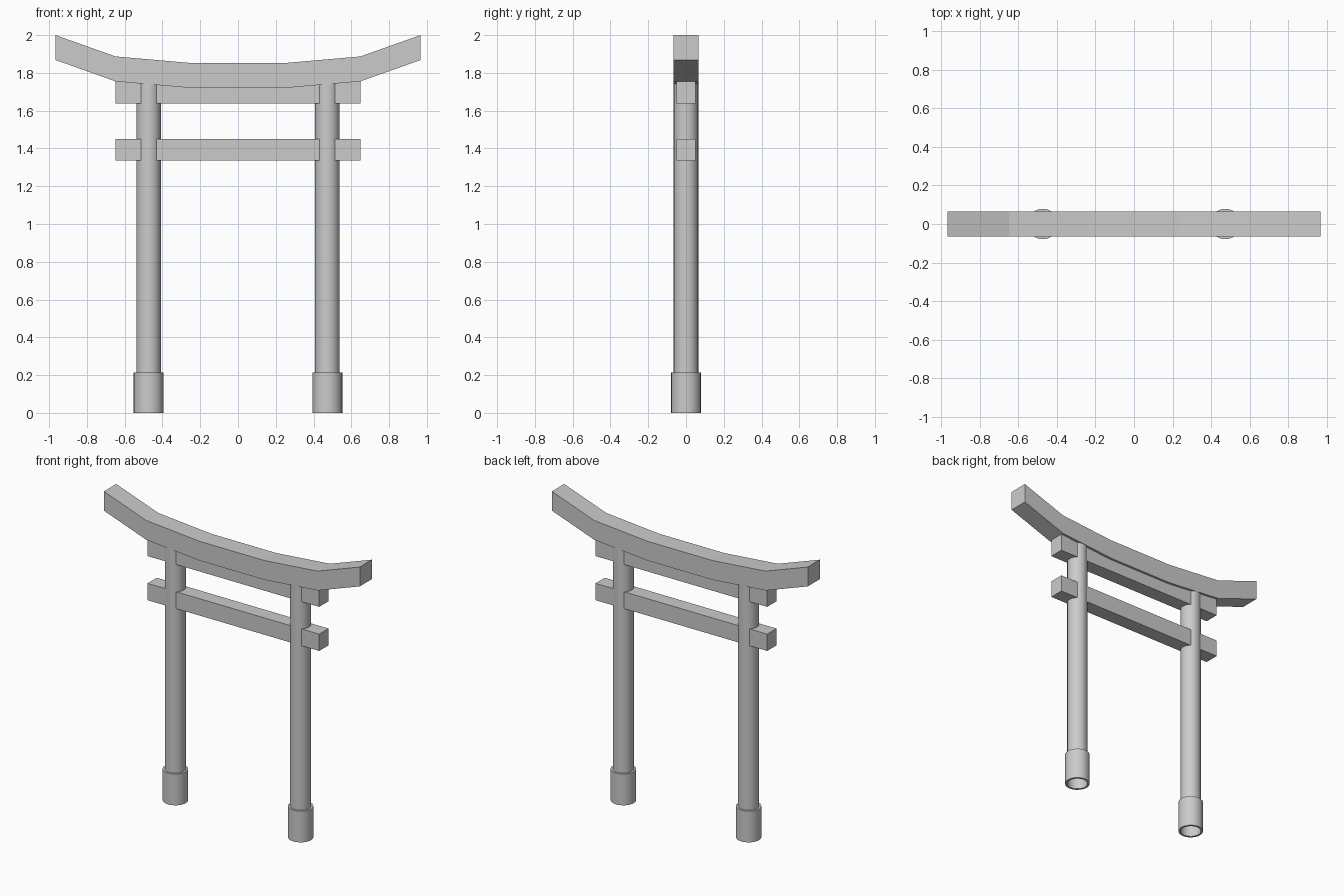
import bpy, bmesh, math

if "Cube" in bpy.data.objects:
    bpy.data.objects.remove(bpy.data.objects["Cube"], do_unlink=True)

grey = bpy.data.materials.new("plain_grey")
grey.use_nodes = True
colour = (0.6, 0.6, 0.6, 1)
grey.diffuse_color = colour
grey.node_tree.nodes["Principled BSDF"].inputs["Base Color"].default_value = colour


def finish(name, bm, smooth=False):
    mesh = bpy.data.meshes.new(name)
    bm.to_mesh(mesh)
    bm.free()
    mesh.materials.append(grey)
    obj = bpy.data.objects.new(name, mesh)
    bpy.context.collection.objects.link(obj)
    if smooth:
        bpy.ops.object.select_all(action='DESELECT')
        obj.select_set(True)
        bpy.context.view_layer.objects.active = obj
        bpy.ops.object.shade_smooth_by_angle(angle=math.radians(40))


def extrude_profile(name, points, half_depth):
    """Closed x-z outline extruded through y."""
    bm = bmesh.new()
    face = bm.faces.new([bm.verts.new((x, -half_depth, z)) for x, z in points])
    moved = bmesh.ops.extrude_face_region(bm, geom=[face])["geom"]
    verts = [v for v in moved if isinstance(v, bmesh.types.BMVert)]
    bmesh.ops.translate(bm, verts=verts, vec=(0, 2 * half_depth, 0))
    bmesh.ops.recalc_face_normals(bm, faces=bm.faces)
    finish(name, bm)


def lathe(name, points, x, sides=24):
    """Open r-z outline turned around an upright axis at x."""
    bm = bmesh.new()
    verts = [bm.verts.new((x + r, 0, z)) for r, z in points]
    edges = [bm.edges.new(pair) for pair in zip(verts, verts[1:])]
    bmesh.ops.spin(bm, geom=verts + edges, cent=(x, 0, 0), axis=(0, 0, 1),
                   angle=math.tau, steps=sides, use_merge=True)
    bmesh.ops.remove_doubles(bm, verts=bm.verts, dist=0.0005)
    bmesh.ops.recalc_face_normals(bm, faces=bm.faces)
    finish(name, bm, smooth=True)


# Upswept top lintel, mirrored from one half of its upper line
half = [(0.245, 1.852), (0.648, 1.887), (0.966, 2.0)]
upper = [(-x, z) for x, z in reversed(half)] + half
lower = [(x, z - 0.132) for x, z in reversed(upper)]
extrude_profile("top_lintel", upper + lower, 0.066)

# Straight crossbeams
for name, bottom, top in (("upper_beam", 1.637, 1.755), ("lower_beam", 1.336, 1.451)):
    w = 0.648
    extrude_profile(name, [(-w, bottom), (w, bottom), (w, top), (-w, top)], 0.05)

# Hollow round pillars, each with a collar at the foot
radius, collar = 0.065, 0.079
for side, x in (("left", 0.473), ("right", -0.473)):
    lathe(side + "_pillar", [(radius, 0), (radius, 1.78)], x)
    lathe(side + "_foot_collar",
          [(radius, 0), (collar, 0), (collar, 0.213), (radius, 0.213)], x)
